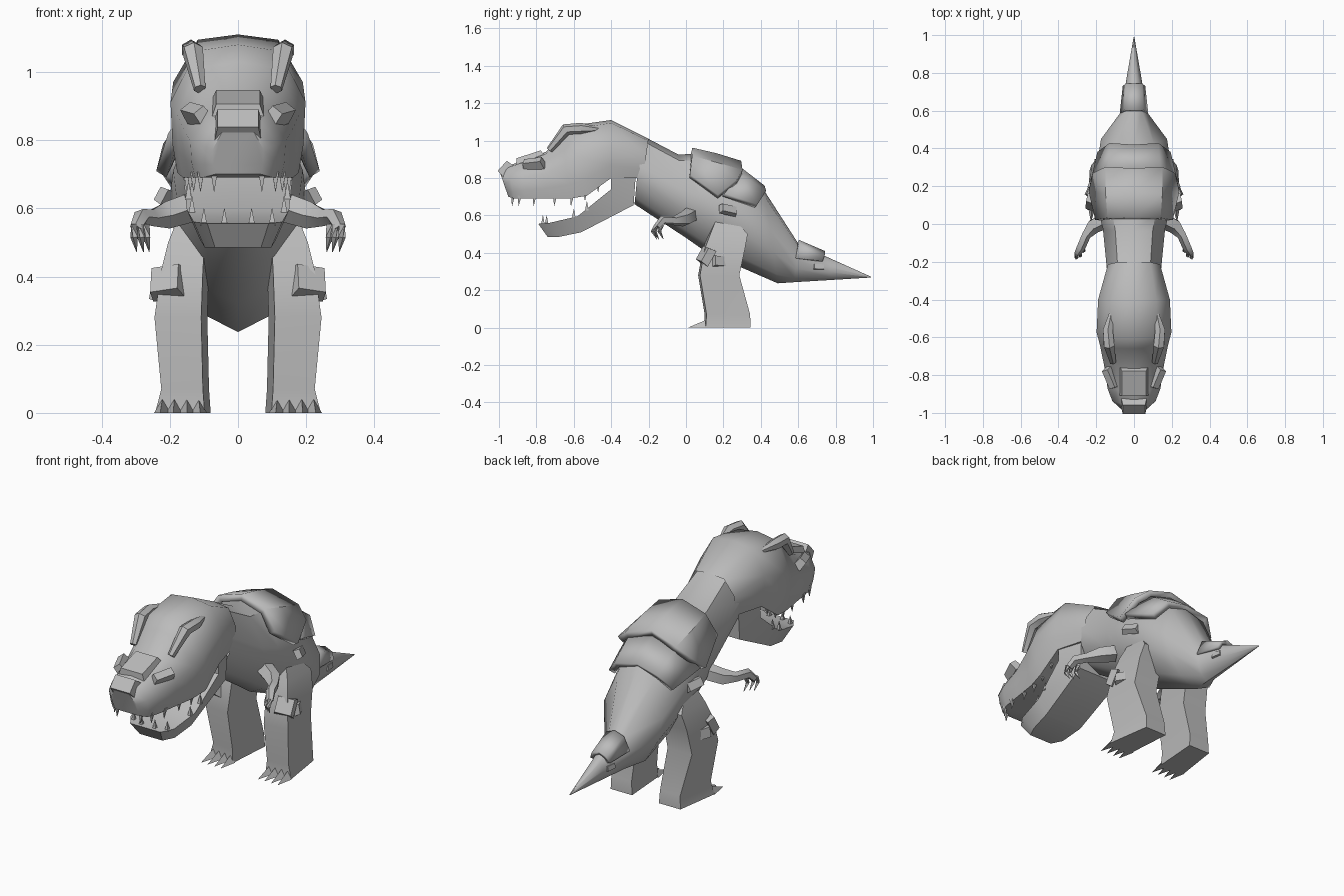
import bpy, bmesh, math
from mathutils import Vector, Matrix, Euler

if "Cube" in bpy.data.objects:
    bpy.data.objects.remove(bpy.data.objects["Cube"])

grey = bpy.data.materials.new("stone_grey")
grey.diffuse_color = (0.5, 0.5, 0.5, 1)
grey.use_nodes = True
grey.node_tree.nodes["Principled BSDF"].inputs["Base Color"].default_value = grey.diffuse_color


def finish(name, bm, mirror=False, smooth=None, thick=0):
    bmesh.ops.recalc_face_normals(bm, faces=bm.faces)
    me = bpy.data.meshes.new(name)
    bm.to_mesh(me)
    bm.free()
    me.materials.append(grey)
    if smooth:
        me.shade_smooth()
        me.set_sharp_from_angle(angle=math.radians(smooth))
    else:
        me.shade_flat()
    ob = bpy.data.objects.new(name, me)
    bpy.context.collection.objects.link(ob)
    if mirror:
        ob.modifiers.new("mirror", 'MIRROR')
    if thick:
        mod = ob.modifiers.new("thickness", 'SOLIDIFY')
        mod.thickness = thick
        mod.offset = 0
    return ob


def skin(bm, rings, cap_start=True, cap_end=True):
    """Join equal closed rings of points, capping the ends that show."""
    vs = [[bm.verts.new(p) for p in r] for r in rings]
    n = len(vs[0])
    for a, b in zip(vs, vs[1:]):
        for i in range(n):
            j = (i + 1) % n
            bm.faces.new((a[i], a[j], b[j], b[i]))
    if cap_start:
        bm.faces.new(vs[0])
    if cap_end:
        bm.faces.new(vs[-1])


def section_loft(name, stations, profile, smooth, caps=(True, True)):
    """Stations: top (y, z), bottom (y, z), half width; profile: (x, height) from 1 to 0."""
    full = profile + [(-x, t) for x, t in reversed(profile) if x > 0]
    bm = bmesh.new()
    skin(bm, [[(x * w, by + (ty - by) * t, bz + (tz - bz) * t) for x, t in full]
              for ty, tz, by, bz, w in stations], *caps)
    return finish(name, bm, smooth=smooth)


def tube(bm, path, radii, sides=4, caps=(True, True)):
    path = [Vector(p) for p in path]
    rings = []
    for i, p in enumerate(path):
        d = path[min(i + 1, len(path) - 1)] - path[max(i - 1, 0)]
        q = d.to_track_quat('Z', 'Y')
        angles = [math.tau * (k + 0.5) / sides for k in range(sides)]
        rings.append([p + q @ Vector((math.cos(a), math.sin(a), 0)) * radii[i] for a in angles])
    skin(bm, rings, *caps)


def spikes(name, pairs, radius, sides=4):
    bm = bmesh.new()
    for base, tip in pairs:
        tube(bm, [base, tip], [radius, 0.001], sides)
    return finish(name, bm, mirror=True)


def block(name, centre, size, rot=(0, 0, 0), taper=0.85, mirror=True):
    """Box whose top is slightly smaller than its base."""
    bm = bmesh.new()
    bmesh.ops.create_cube(bm, size=1)
    for v in bm.verts:
        if v.co.z > 0:
            v.co.x *= taper
            v.co.y *= taper
    m = Matrix.Translation(centre) @ Euler([math.radians(a) for a in rot]).to_matrix().to_4x4()
    bmesh.ops.transform(bm, matrix=m @ Matrix.Diagonal((*size, 1)), verts=bm.verts)
    return finish(name, bm, mirror=mirror)


def draped_plate(name, rows, thick):
    bm = bmesh.new()
    vs = [[bm.verts.new(p) for p in r] for r in rows]
    for a, b in zip(vs, vs[1:]):
        for i in range(len(a) - 1):
            bm.faces.new((a[i], a[i + 1], b[i + 1], b[i]))
    return finish(name, bm, mirror=True, smooth=35, thick=thick)


# Neck, body and tail
section_loft("body_and_tail", [
    (-.24, 1.03, -.275, .66, .142),
    (-.04, .925, .0, .48, .165), (.05, .93, .10, .41, .19),
    (.28, .86, .30, .32, .20), (.42, .73, .49, .237, .175),
    (.60, .45, .58, .243, .07), (.76, .375, .78, .255, .04),
    (.99, .272, .99, .268, .002)],
    [(0, 1), (.6, .93), (1, .58), (.92, .34), (.55, .1), (0, 0)], 50, (False, True))

# Upper skull
section_loft("skull", [
    (-.995, .83, -.95, .70, .075), (-.95, .865, -.92, .69, .115),
    (-.88, .89, -.86, .69, .14), (-.75, .94, -.75, .69, .158),
    (-.66, 1.03, -.62, .69, .18), (-.61, 1.08, -.53, .705, .198),
    (-.40, 1.11, -.40, .80, .19), (-.20, 1.01, -.23, .80, .138)],
    [(0, 1), (.62, .95), (1, .55), (.97, .22), (.9, 0), (0, 0)], 50, (True, False))

# Lower jaw, rising to the cheek hinge
section_loft("lower_jaw", [
    (-.79, .555, -.74, .485, .09), (-.73, .56, -.68, .485, .13),
    (-.58, .595, -.56, .51, .15), (-.40, .74, -.28, .655, .165),
    (-.40, .86, -.265, .87, .165)],
    [(0, 1), (1, 1), (.75, 0), (0, 0)], 35)

# Teeth
upper = [(.07, -.925), (.11, -.89), (.13, -.81), (.14, -.70), (.15, -.61)]
spikes("upper_teeth", [((x, y, .705), (x, y - .005, .65)) for x, y in upper], .014)
spikes("rear_upper_teeth", [((.155, y, z), (.155, y, z - .045))
                            for y, z in ((-.54, .725), (-.47, .77))], .014)
lower = [(.04, -.765, .55), (.10, -.745, .55), (.135, -.60, .585), (.145, -.53, .625)]
spikes("lower_teeth", [((x, y, z), (x, y, z + .05)) for x, y, z in lower], .014)

# Brow horns, eyes and snout plates
bm = bmesh.new()
tube(bm, [(.112, -.73, .95), (.132, -.64, 1.06), (.138, -.56, 1.065), (.12, -.47, 1.06)],
     [.018, .032, .03, .012], 6)
finish("brow_horn", bm, mirror=True, smooth=40)
block("eye_block", (.122, -.815, .875), (.045, .12, .05), (8, 38, -18))
block("snout_plate", (0, -.835, .905), (.16, .17, .045), (18, 0, 0), .8, False)
block("nose_plate", (0, -.96, .845), (.14, .085, .06), (48, 0, 0), .85, False)

# Back armour
draped_plate("shoulder_armour", [
    [(0, .03, .945), (0, .16, .915), (0, .29, .875)],
    [(.13, .03, .905), (.14, .16, .87), (.14, .30, .83)],
    [(.19, .02, .81), (.225, .17, .70), (.205, .27, .78)]], .035)
draped_plate("hip_armour", [
    [(0, .28, .845), (0, .41, .745)],
    [(.13, .28, .81), (.12, .42, .72)],
    [(.22, .20, .71), (.18, .375, .65)]], .035)
draped_plate("tail_armour", [
    [(0, .60, .46), (0, .74, .40)],
    [(.045, .60, .445), (.036, .74, .385)],
    [(.066, .585, .37), (.05, .73, .355)]], .02)
block("flank_plate", (.21, .227, .63), (.05, .095, .03), (-25, 62, 0))
block("tail_stud", (.045, .71, .325), (.03, .06, .02), (-10, 80, 0))

# Legs, narrower at the heel
bm = bmesh.new()
skin(bm, [[(x0 + .018, y0, z), (x1, y0 + .01, z), (x1 - heel, y1, z), (x0, y1, z)]
          for z, x0, x1, y0, y1, heel in [
              (0, .08, .243, .095, .345, .035), (.07, .085, .225, .10, .343, .02),
              (.28, .09, .245, .065, .285, .01), (.42, .085, .225, .09, .315, 0),
              (.50, .08, .205, .12, .33, 0), (.60, .07, .165, .16, .24, 0)]], True, False)
finish("leg", bm, mirror=True, smooth=50)

# Toe claws: flat-soled wedges
bm = bmesh.new()
for x in (.115, .15, .187, .222):
    a, b, c = [bm.verts.new(p) for p in ((x - .024, .105, 0), (x + .024, .105, 0), (x, .105, .04))]
    tip = bm.verts.new((x + (x - .16) * .1, .01, 0))
    for f in ((a, b, c), (a, b, tip), (b, c, tip), (c, a, tip)):
        bm.faces.new(f)
finish("toe_claws", bm, mirror=True)

# Knee armour
block("knee_plate", (.208, .105, .385), (.10, .095, .045), (62, 8, 20))
block("knee_side_plate", (.23, .18, .355), (.06, .075, .03), (-25, 80, 0))

# Arms and claws
bm = bmesh.new()
tube(bm, [(.15, .02, .60), (.215, -.01, .58), (.255, -.06, .572), (.283, -.125, .575),
          (.30, -.155, .54)], [.045, .042, .026, .025, .018], 5, (False, True))
finish("arm", bm, mirror=True, smooth=50)
bm = bmesh.new()
for x, y in ((.285, -.15), (.305, -.16), (.268, -.125)):
    tube(bm, [(x, y, .55), (x, y - .018, .515), (x - .008, y + .005, .472)],
         [.012, .011, .001], 4)
finish("hand_claws", bm, mirror=True)
